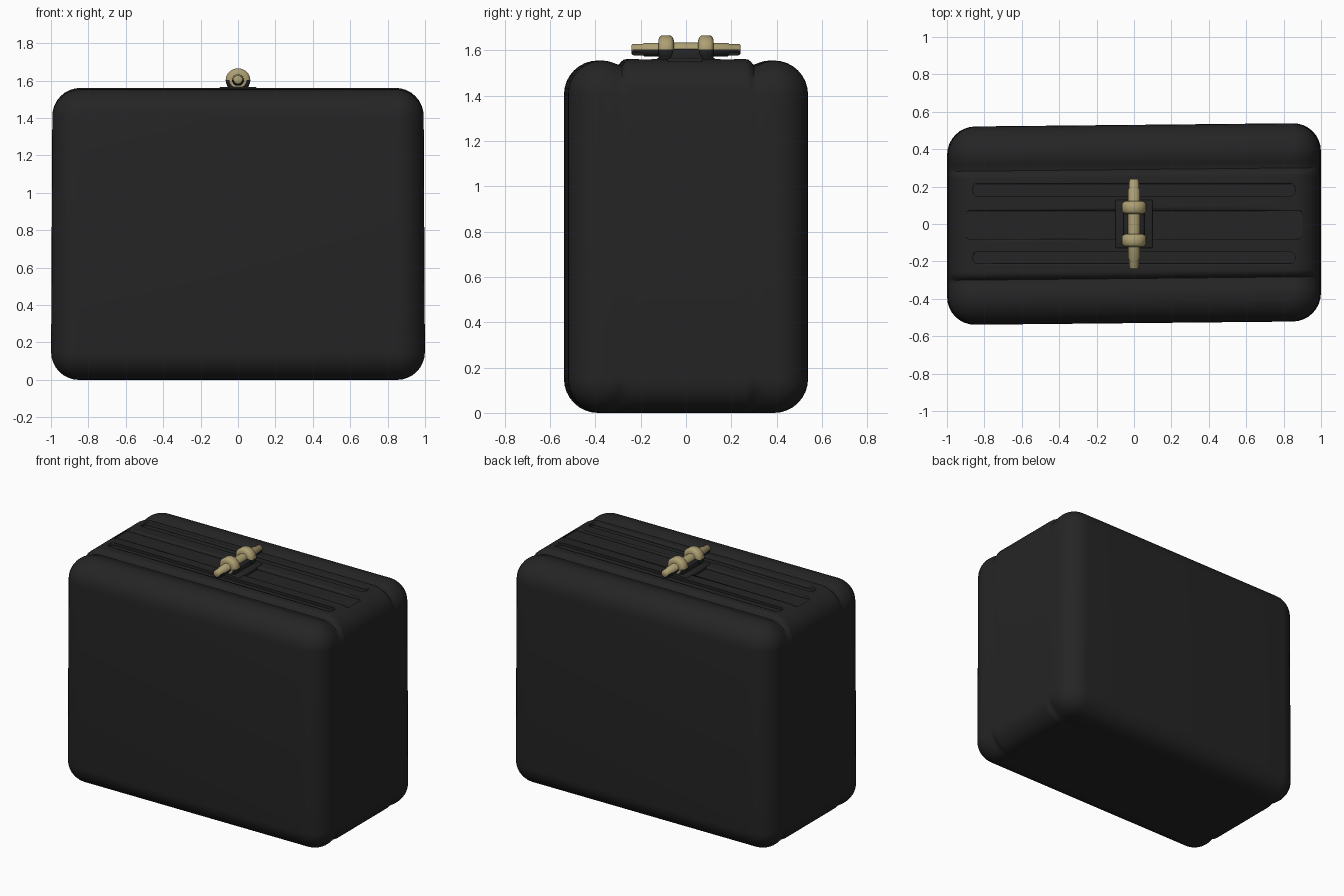
import bpy, bmesh, math
from mathutils import Matrix

if "Cube" in bpy.data.objects:
    bpy.data.objects.remove(bpy.data.objects["Cube"], do_unlink=True)


def material(name, rgb, rough):
    m = bpy.data.materials.new(name)
    m.use_nodes = True
    m.diffuse_color = (*rgb, 1)
    node = m.node_tree.nodes["Principled BSDF"]
    node.inputs["Base Color"].default_value = (*rgb, 1)
    node.inputs["Roughness"].default_value = rough
    return m


BLACK = material("matte black", (0.018, 0.018, 0.018), 0.6)
BRASS = material("pale brass", (0.42, 0.35, 0.17), 0.4)


def finish(name, bm, mats, angle=40):
    bmesh.ops.recalc_face_normals(bm, faces=bm.faces)
    mesh = bpy.data.meshes.new(name)
    bm.to_mesh(mesh)
    bm.free()
    for m in mats:
        mesh.materials.append(m)
    obj = bpy.data.objects.new(name, mesh)
    bpy.context.collection.objects.link(obj)
    bpy.ops.object.select_all(action="DESELECT")
    obj.select_set(True)
    bpy.context.view_layer.objects.active = obj
    bpy.ops.object.shade_smooth_by_angle(angle=math.radians(angle))
    return obj


def box(x, y, z, bevel=0.0, segments=3, upright_only=False):
    """Box from three (low, high) ranges, with rounded edges."""
    bm = bmesh.new()
    size = [b - a for a, b in (x, y, z)]
    mid = [(a + b) / 2 for a, b in (x, y, z)]
    bmesh.ops.create_cube(bm, size=1, matrix=Matrix.Translation(mid) @ Matrix.Diagonal((*size, 1)))
    edges = [e for e in bm.edges
             if not upright_only or abs(e.verts[0].co.z - e.verts[1].co.z) > 0.001]
    if bevel:
        bmesh.ops.bevel(bm, geom=edges, offset=bevel, segments=segments, profile=0.5, affect="EDGES")
    return bm


# Case: rounded outlines in the y-z plane, lofted along x
HALF_Y, HEIGHT, RADIUS, STEPS = 0.53, 1.555, 0.15, 8
FLAT = 60


def groove(y):
    width = 0.045 if abs(y) > 0.29 else 0.015
    return 0.022 * math.exp(-((abs(y) - 0.29) / width) ** 2)


def outline(inset):
    r = RADIUS - inset
    core = HALF_Y - RADIUS
    pts = []
    corners = [(core, HEIGHT - RADIUS, 0), (-core, HEIGHT - RADIUS, 90),
               (-core, RADIUS, 180), (core, RADIUS, 270)]
    for cy, cz, start in corners:
        for i in range(STEPS + 1):
            a = math.radians(start + 90 * i / STEPS)
            pts.append((cy + r * math.cos(a), cz + r * math.sin(a)))
        if start in (0, 180):
            side = 1 if start == 0 else -1
            z = HEIGHT - inset if side > 0 else inset
            for i in range(1, FLAT):
                y = side * core * (1 - 2 * i / FLAT)
                if side > 0:
                    lift = 0.006 if abs(y) < 0.285 else 0
                    pts.append((y, z + lift - groove(y)))
                else:
                    pts.append((y, z + groove(y) * min(1, inset / 0.04)))
    return pts


bm = bmesh.new()
stations = []
for i in range(STEPS + 1):
    a = math.pi / 2 * i / STEPS
    stations.append((1 - RADIUS + RADIUS * math.sin(a), min(RADIUS * (1 - math.cos(a)), RADIUS - 0.002)))
stations = [(-x, d) for x, d in reversed(stations)] + stations
rings = []
for x, inset in stations:
    rings.append([bm.verts.new((x * (1 - 0.008 * z / HEIGHT), y + 0.01 * x, z))
                  for y, z in outline(inset)])
for a, b in zip(rings, rings[1:]):
    for i in range(len(a)):
        j = (i + 1) % len(a)
        bm.faces.new((a[i], a[j], b[j], b[i]))
bm.faces.new(rings[0])
bm.faces.new(rings[-1])
case = finish("case", bm, [BLACK])

# Shallow recessed channels along the top
for name, half_x, y in (("front_channel", 0.86, (-0.21, -0.15)),
                        ("middle_channel", 0.9, (-0.08, 0.07)),
                        ("back_channel", 0.86, (0.15, 0.215))):
    cutter = finish(name, box((-half_x, half_x), y, (1.543, 1.65), 0.02, 3, True), [BLACK])
    mod = case.modifiers.new(name, "BOOLEAN")
    mod.operation, mod.solver, mod.object = "DIFFERENCE", "EXACT", cutter
    bpy.context.view_layer.objects.active = case
    bpy.ops.object.modifier_apply(modifier=name)
    bpy.data.objects.remove(cutter, do_unlink=True)

# Mount under the handle
finish("mount_plate", box((-0.1, 0.1), (-0.13, 0.13), (1.535, 1.566), 0.008), [BLACK])
finish("mount_block", box((-0.055, 0.055), (-0.115, 0.115), (1.55, 1.605), 0.012), [BLACK])


def turned(name, profile, split, squash=1.0, z=1.603):
    """Shape turned about the y axis; faces below the split height are black."""
    bm = bmesh.new()
    sides = 24
    rings = [[bm.verts.new((r * math.cos(math.tau * i / sides), y,
                            z + squash * r * math.sin(math.tau * i / sides)))
              for i in range(sides)] for y, r in profile]
    for a, b in zip(rings, rings[1:]):
        for i in range(sides):
            j = (i + 1) % sides
            bm.faces.new((a[i], a[j], b[j], b[i]))
    bm.faces.new(rings[0])
    bm.faces.new(rings[-1])
    for f in bm.faces:
        f.material_index = 1 if f.calc_center_median().z < split else 0
    return finish(name, bm, [BRASS, BLACK], 50)


# Handle bar with narrower ends, and its two collars
half = [(0.24, 0.02), (0.235, 0.025), (0.19, 0.027), (0.185, 0.031), (0.03, 0.033)]
turned("handle_bar", [(-y, r) for y, r in half] + half[::-1], 1.6, 0.95)
for side, name in ((-1, "front_collar"), (1, "back_collar")):
    c = side * 0.088
    turned(name, [(c - 0.034, 0.045), (c - 0.03, 0.056), (c - 0.02, 0.066), (c + 0.02, 0.066),
                  (c + 0.03, 0.056), (c + 0.034, 0.045)], 1.6, 0.95)

# Small feet beneath the bar ends
for side, name in ((-1, "front_foot"), (1, "back_foot")):
    y = sorted((side * 0.17, side * 0.235))
    finish(name, box((-0.022, 0.022), y, (1.577, 1.598), 0.006), [BLACK])
